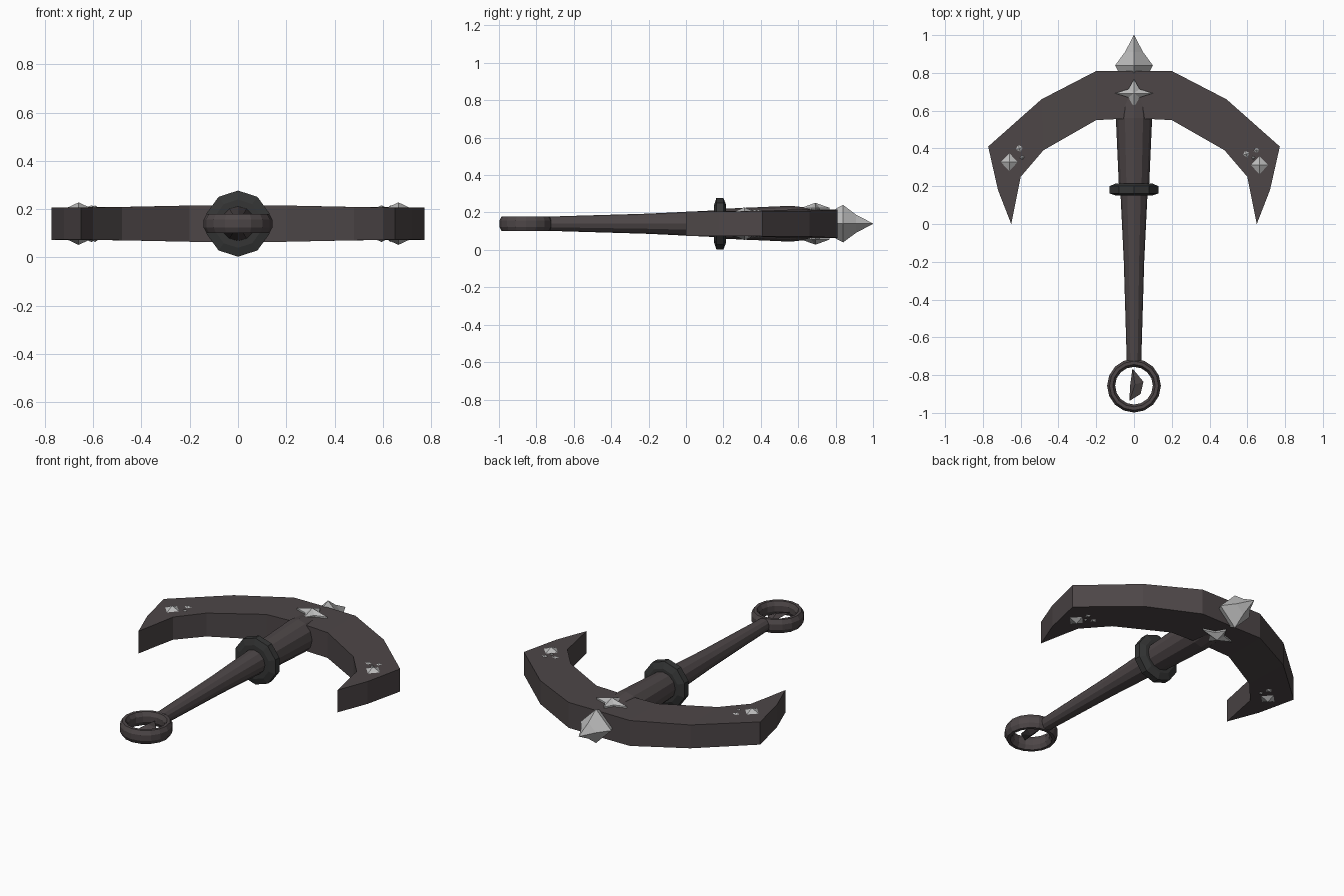
import bpy, bmesh, math
from mathutils import Vector

if "Cube" in bpy.data.objects:
    bpy.data.objects.remove(bpy.data.objects["Cube"])

ZC = 0.14  # height of the anchor's mid-plane


def material(name, rgb):
    m = bpy.data.materials.new(name)
    m.diffuse_color = (*rgb, 1)
    m.use_nodes = True
    m.node_tree.nodes["Principled BSDF"].inputs["Base Color"].default_value = m.diffuse_color
    return m


IRON = material("dark_iron", (0.075, 0.062, 0.064))
BLACK = material("black_iron", (0.035, 0.036, 0.036))
STEEL = material("pale_steel", (0.5, 0.5, 0.5))


def make(name, verts, faces, mat):
    bm = bmesh.new()
    vs = [bm.verts.new(v) for v in verts]
    for f in faces:
        bm.faces.new([vs[i] for i in f])
    bmesh.ops.remove_doubles(bm, verts=bm.verts, dist=1e-5)
    bmesh.ops.recalc_face_normals(bm, faces=bm.faces)
    me = bpy.data.meshes.new(name)
    bm.to_mesh(me)
    bm.free()
    me.materials.append(mat)
    ob = bpy.data.objects.new(name, me)
    bpy.context.collection.objects.link(ob)
    return ob


def lathe(name, profile, n, mat, phase=math.pi / 2):
    """Turn (y, radius) pairs around the long axis."""
    verts, faces = [], []
    for y, r in profile:
        for i in range(n):
            a = phase + 2 * math.pi * i / n
            verts.append((r * math.cos(a), y, ZC + r * math.sin(a)))
    for k in range(len(profile) - 1):
        for i in range(n):
            j = (i + 1) % n
            faces.append((k * n + i, k * n + j, (k + 1) * n + j, (k + 1) * n + i))
    faces.append(tuple(range(n)))
    faces.append(tuple(range((len(profile) - 1) * n, len(profile) * n)))
    return make(name, verts, faces, mat)


def stud(name, x, y, rx, ry, valley, rim, apex, mat=STEEL, turn=0.0):
    """Pointed star or diamond showing on both faces of the anchor."""
    verts = [(x, y, ZC + apex), (x, y, ZC - apex)]
    for s in (1, -1):
        for i in range(8):
            a = turn + i * math.pi / 4
            k = 1 if i % 2 == 0 else valley
            verts.append((x + k * rx * math.cos(a), y + k * ry * math.sin(a), ZC + s * rim))
    faces = []
    for i in range(8):
        j = (i + 1) % 8
        faces += [(0, 2 + i, 2 + j), (1, 10 + j, 10 + i), (2 + i, 10 + i, 10 + j, 2 + j)]
    return make(name, verts, faces, mat)


# Curved arms: (outer x, y, inner x, y, half thickness), mirrored to both sides
half = [(0.2, 0.81, 0.2, 0.55, 0.075), (0.49, 0.66, 0.48, 0.39, 0.069),
        (0.772, 0.41, 0.6, 0.25, 0.067), (0.72, 0.18, 0.622, 0.14, 0.066),
        (0.65, 0.0, 0.65, 0.0, 0.066)]
chain = [(-a, b, -c, d, t) for a, b, c, d, t in reversed(half)]
chain += [(0, 0.81, 0, 0.56, 0.076)] + half
verts, faces = [], []
for a, b, c, d, t in chain:
    verts += [(a, b, ZC + t), (c, d, ZC + t), (c, d, ZC - t), (a, b, ZC - t)]
bm = bmesh.new()
rows = []
for a, b, c, d, t in chain:
    top, low = bm.verts.new((a, b, ZC + t)), bm.verts.new((a, b, ZC - t))
    if (a, b) == (c, d):
        rows.append((top, top, low, low))
    else:
        rows.append((top, bm.verts.new((c, d, ZC + t)), bm.verts.new((c, d, ZC - t)), low))
for p, q in zip(rows, rows[1:]):
    for i in range(4):
        j = (i + 1) % 4
        ring = list(dict.fromkeys((p[i], p[j], q[j], q[i])))
        if len(ring) > 2:
            bm.faces.new(ring)
bmesh.ops.recalc_face_normals(bm, faces=bm.faces)
me = bpy.data.meshes.new("arms")
bm.to_mesh(me)
bm.free()
me.materials.append(IRON)
bpy.context.collection.objects.link(bpy.data.objects.new("arms", me))

# Tapered shaft and collar
lathe("shaft", [(-0.74, 0.038), (-0.2, 0.054), (0.15, 0.071), (0.2, 0.08),
                (0.56, 0.096), (0.79, 0.07)], 12, IRON)
lathe("collar", [(0.15, 0.1), (0.162, 0.137), (0.2, 0.137), (0.215, 0.1)], 10, BLACK)

# Crown spike
lathe("crown_spike", [(0.73, 0.03), (0.81, 0.085), (0.84, 0.1), (0.91, 0.048),
                      (1.0, 0.001)], 4, STEEL)

# Eye ring with an oval section
N, M, R = 16, 8, 0.121
verts, faces = [], []
for i in range(N):
    a = 2 * math.pi * i / N
    for j in range(M):
        b = 2 * math.pi * (j + 0.5) / M
        r = R + 0.023 * math.cos(b)
        verts.append((r * math.cos(a), -0.856 + r * math.sin(a), ZC + 0.043 * math.sin(b)))
        i2, j2 = (i + 1) % N, (j + 1) % M
        faces.append((i * M + j, i2 * M + j, i2 * M + j2, i * M + j2))
make("eye_ring", verts, faces, IRON)

# Thin shard inside the eye ring
rim = [(-0.008, -0.765), (0.05, -0.835), (0.035, -0.9), (-0.025, -0.937), (-0.02, -0.85)]
verts = [(x, y, ZC) for x, y in rim] + [(0.005, -0.85, ZC + 0.018), (0.005, -0.85, ZC - 0.018)]
faces = [(i, (i + 1) % 5, k) for i in range(5) for k in (5, 6)]
make("shard", verts, faces, IRON)

# Centre star and the studs near the arm ends
stud("centre_star", 0, 0.692, 0.1, 0.075, 0.42, 0.085, 0.112)
for side, big, smalls in (
        ("left", (-0.66, 0.328), [(-0.607, 0.4, 0.02), (-0.592, 0.352, 0.012)]),
        ("right", (0.664, 0.312), [(0.594, 0.37, 0.018), (0.648, 0.39, 0.016), (0.632, 0.35, 0.01)])):
    stud(side + "_stud", *big, 0.047, 0.05, 0.72, 0.066, 0.088)
    for n, (x, y, r) in enumerate(smalls):
        stud(f"{side}_small_stud_{n + 1}", x, y, r, r, 0.72, 0.068, 0.076, turn=0.3)
